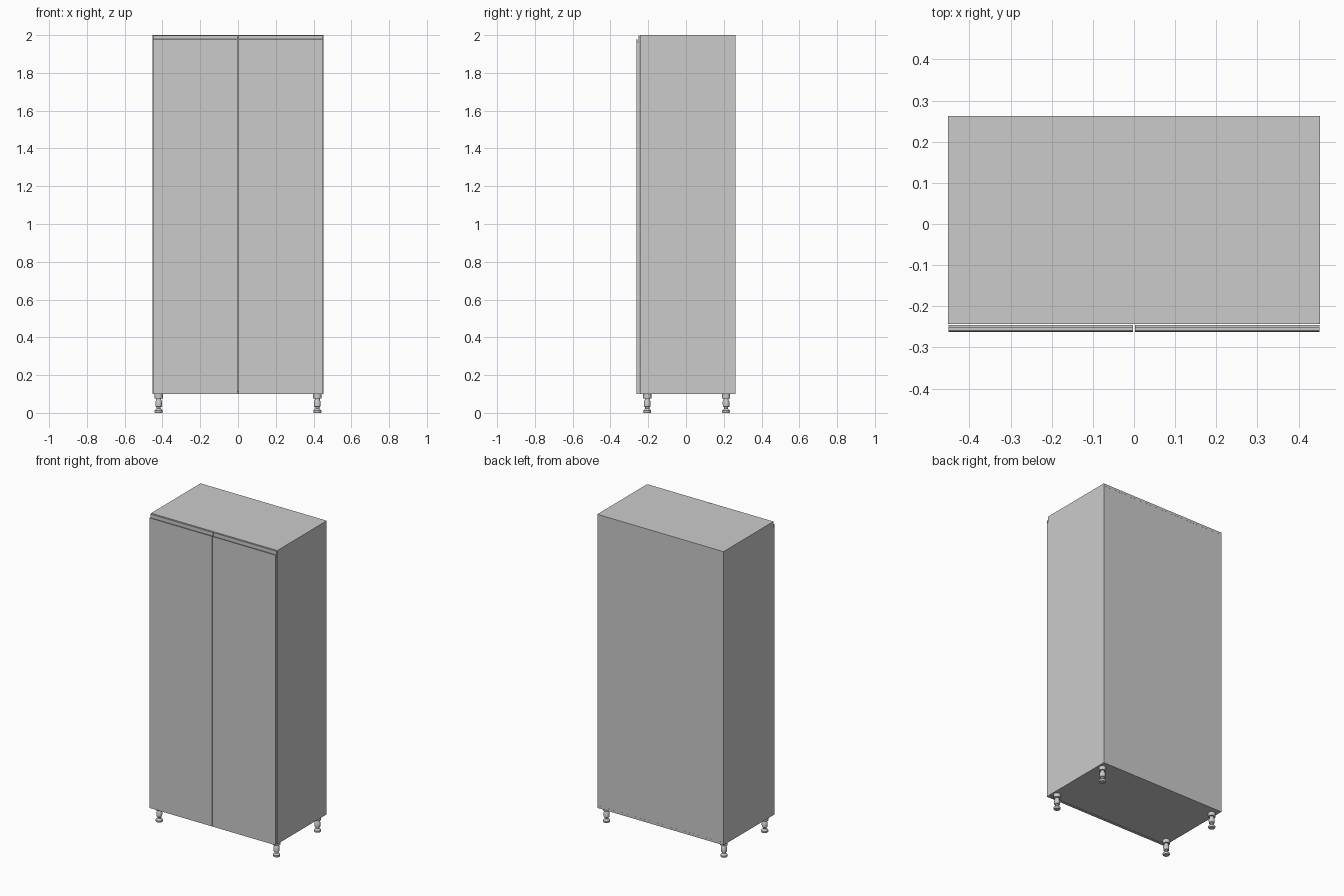
import bpy, bmesh, math

if "Cube" in bpy.data.objects:
    bpy.data.objects.remove(bpy.data.objects["Cube"])

W, Y0, Y1, Z0, Z1 = 0.452, -0.243, 0.262, 0.10, 2.0
T = 0.016  # board thickness


def mesh_object(name, bm):
    bmesh.ops.recalc_face_normals(bm, faces=bm.faces)
    me = bpy.data.meshes.new(name)
    bm.to_mesh(me)
    bm.free()
    ob = bpy.data.objects.new(name, me)
    bpy.context.collection.objects.link(ob)
    return ob


def box(name, lo, hi):
    bm = bmesh.new()
    bmesh.ops.create_cube(bm, size=1)
    for v in bm.verts:
        v.co = [(a + b) / 2 + c * (b - a) for a, b, c in zip(lo, hi, v.co)]
    return mesh_object(name, bm)


def extrude_x(name, profile, x0, x1):
    bm = bmesh.new()
    face = bm.faces.new([bm.verts.new((x0, y, z)) for y, z in profile])
    ext = bmesh.ops.extrude_face_region(bm, geom=[face])["geom"]
    for v in ext:
        if isinstance(v, bmesh.types.BMVert):
            v.co.x = x1
    return mesh_object(name, bm)


def lathe(name, profile, x, y, sides=24):
    bm = bmesh.new()
    rings = []
    for r, z in profile:
        rings.append([bm.verts.new((x + r * math.cos(2 * math.pi * i / sides),
                                    y + r * math.sin(2 * math.pi * i / sides), z))
                      for i in range(sides)])
    for a, b in zip(rings, rings[1:]):
        for i in range(sides):
            j = (i + 1) % sides
            bm.faces.new((a[i], a[j], b[j], b[i]))
    bm.faces.new(rings[0])
    bm.faces.new(rings[-1])
    ob = mesh_object(name, bm)
    bpy.context.view_layer.objects.active = ob
    ob.select_set(True)
    bpy.ops.object.shade_smooth_by_angle(angle=math.radians(35))
    ob.select_set(False)


# carcass boards
for side, s in (("left", -1), ("right", 1)):
    xs = sorted((s * W, s * (W - T)))
    box(side + "_side_panel", (xs[0], Y0, Z0), (xs[1], Y1, Z1))
box("top_panel", (-W + T, Y0, Z1 - T), (W - T, Y1, Z1))
box("bottom_panel", (-W + T, Y0, Z0), (W - T, Y1, Z0 + T))
box("back_panel", (-W + T, Y1 - 0.004, Z0 + T), (W - T, Y1 - 0.0005, Z1 - T))

# doors with a finger-grip groove along the top edge
door = [(-0.262, Z0), (-0.262, 1.977), (-0.260, 1.979), (-0.258, 1.977),
        (-0.257, 1.960), (-0.252, 1.960), (-0.252, 1.998), (-0.245, 1.998), (-0.245, Z0)]
for side, s in (("left", -1), ("right", 1)):
    extrude_x(side + "_door", door, s * 0.002, s * (W - 0.001))

# adjustable feet: foot pad, threaded stem, collar and mounting flange
foot = [(0.019, 0.0), (0.021, 0.003), (0.021, 0.012), (0.015, 0.018), (0.011, 0.022),
        (0.011, 0.030), (0.017, 0.034), (0.018, 0.058), (0.015, 0.064),
        (0.013, 0.070), (0.013, 0.075), (0.022, 0.076), (0.022, Z0)]
for xn, x in (("left", -0.42), ("right", 0.42)):
    for yn, y in (("front", -0.205), ("back", 0.212)):
        lathe(f"{yn}_{xn}_foot", foot, x, y)
